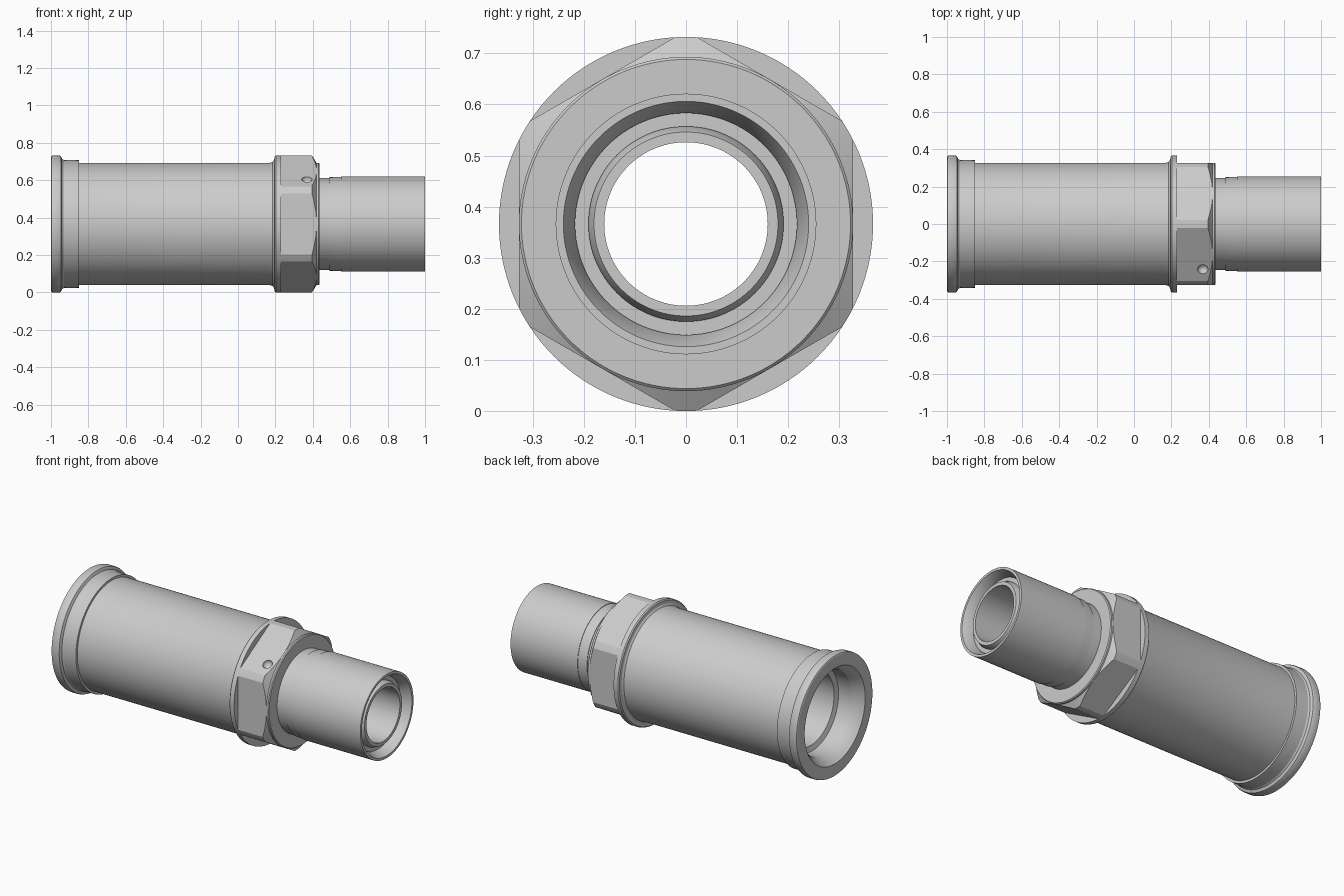
import bpy, bmesh, math
from mathutils import Vector

if "Cube" in bpy.data.objects:
    bpy.data.objects.remove(bpy.data.objects["Cube"])

AXIS_Z = 0.366
SEG = 128

metal = bpy.data.materials.new("grey metal")
metal.diffuse_color = (0.6, 0.6, 0.6, 1)
metal.use_nodes = True
metal.node_tree.nodes["Principled BSDF"].inputs["Base Color"].default_value = metal.diffuse_color


def make_object(name, bm):
    bmesh.ops.recalc_face_normals(bm, faces=bm.faces)
    mesh = bpy.data.meshes.new(name)
    bm.to_mesh(mesh)
    bm.free()
    ob = bpy.data.objects.new(name, mesh)
    bpy.context.collection.objects.link(ob)
    mesh.materials.append(metal)
    return ob


def revolve(name, profile, seg=SEG):
    """Turn a closed (x, radius) profile around the long axis."""
    bm = bmesh.new()
    rings = []
    for i in range(seg):
        a = 2 * math.pi * i / seg
        rings.append([bm.verts.new((x, r * math.cos(a), AXIS_Z + r * math.sin(a)))
                      for x, r in profile])
    n = len(profile)
    for i in range(seg):
        p, q = rings[i], rings[(i + 1) % seg]
        for j in range(n):
            k = (j + 1) % n
            bm.faces.new((p[j], p[k], q[k], q[j]))
    return make_object(name, bm)


def boolean(ob, cutter, operation):
    mod = ob.modifiers.new("cut", 'BOOLEAN')
    mod.operation = operation
    mod.solver = 'EXACT'
    mod.object = cutter
    bpy.context.view_layer.objects.active = ob
    bpy.ops.object.modifier_apply(modifier=mod.name)
    bpy.data.objects.remove(cutter)


def smooth(ob):
    bpy.ops.object.select_all(action='DESELECT')
    ob.select_set(True)
    bpy.context.view_layer.objects.active = ob
    bpy.ops.object.shade_smooth_by_angle(angle=math.radians(25))


# Large sleeve with rolled bead, stepped collar and rear flange
sleeve = revolve("sleeve", [
    (-1.0, 0.29), (-1.0, 0.358), (-0.997, 0.364), (-0.99, 0.366),
    (-0.955, 0.366), (-0.947, 0.363), (-0.943, 0.355), (-0.94, 0.347),
    (-0.93, 0.342), (-0.85, 0.341), (-0.85, 0.327), (0.17, 0.327),
    (0.185, 0.331), (0.193, 0.342), (0.196, 0.36), (0.202, 0.366),
    (0.23, 0.366), (0.23, 0.2), (0.2, 0.22), (-0.84, 0.22),
    (-0.85, 0.25), (-0.94, 0.25), (-0.965, 0.262), (-0.985, 0.278)])
smooth(sleeve)

# Hexagonal nut: chamfered ring trimmed by a six-sided prism
nut = revolve("hex_nut", [
    (0.228, 0.2), (0.228, 0.366), (0.395, 0.366), (0.42, 0.327),
    (0.43, 0.327), (0.435, 0.322), (0.435, 0.2)])
bm = bmesh.new()
corner = 0.3272 / math.cos(math.pi / 6)
ends = [[bm.verts.new((x, corner * math.sin(i * math.pi / 3),
                       AXIS_Z + corner * math.cos(i * math.pi / 3)))
         for i in range(6)] for x in (0.1, 0.6)]
for ring in ends:
    bm.faces.new(ring)
for i in range(6):
    k = (i + 1) % 6
    bm.faces.new((ends[0][i], ends[0][k], ends[1][k], ends[1][i]))
boolean(nut, make_object("hex_cutter", bm), 'INTERSECT')

# Small round dimple on the upper front flat
bm = bmesh.new()
bmesh.ops.create_uvsphere(bm, u_segments=32, v_segments=16, radius=0.028)
bmesh.ops.translate(bm, verts=bm.verts, vec=Vector((0.368, -0.242, AXIS_Z + 0.238)))
boolean(nut, make_object("dimple_cutter", bm), 'DIFFERENCE')
smooth(nut)

# Pipe end with thread run-out, bevelled mouth and inner seat nose
pipe = revolve("pipe_end", [
    (0.22, 0.205), (0.22, 0.246), (0.49, 0.246), (0.49, 0.25), (0.55, 0.252),
    (0.55, 0.255), (1.0, 0.255), (1.0, 0.24), (0.95, 0.217),
    (0.94, 0.217), (0.94, 0.191), (0.95, 0.191), (0.975, 0.18),
    (0.975, 0.16), (0.28, 0.16), (0.22, 0.2)])
smooth(pipe)
